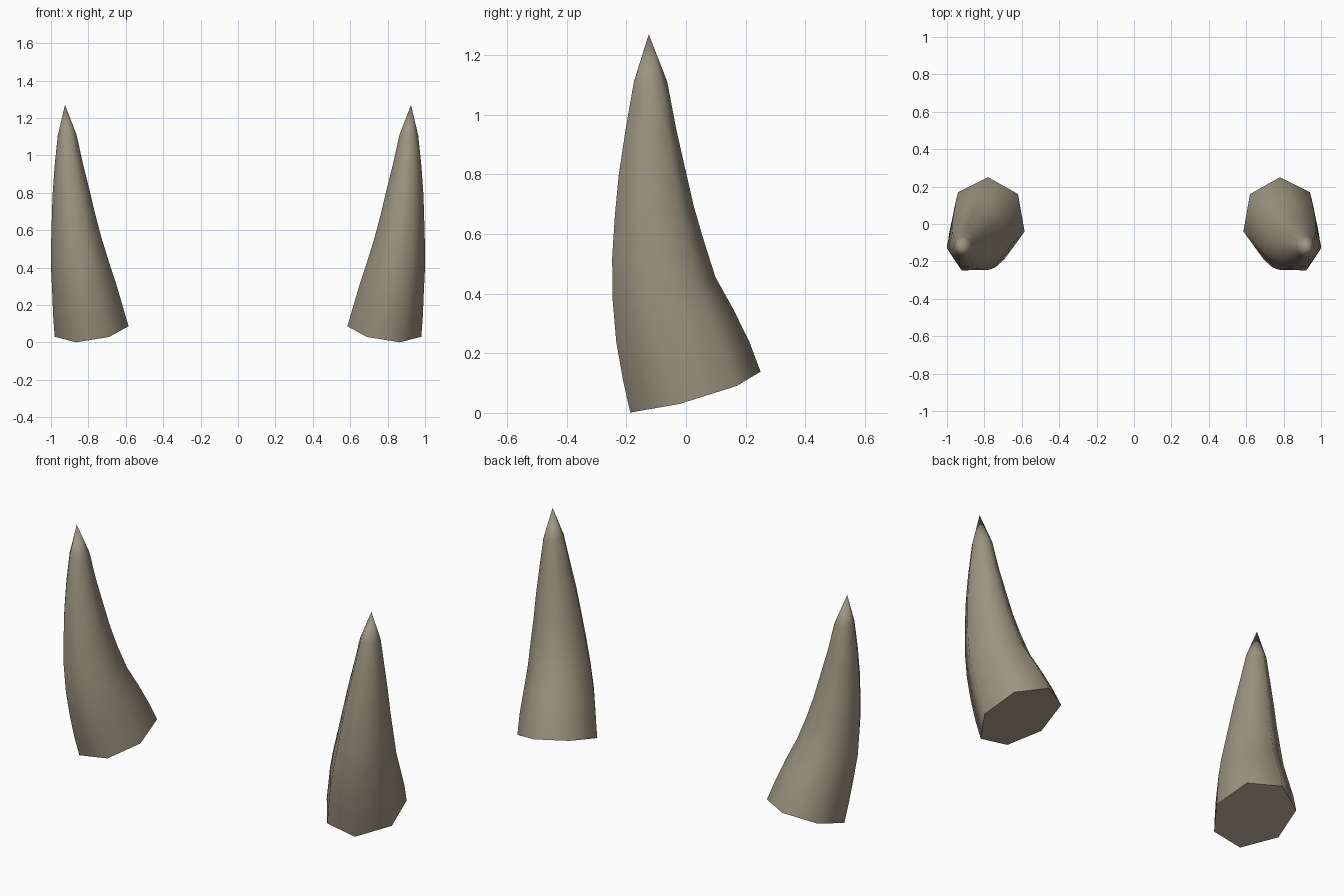
import bpy, bmesh

if "Cube" in bpy.data.objects:
    bpy.data.objects.remove(bpy.data.objects["Cube"])

# Seven-sided base section, as (x, y) offsets from its centre
CX, CY = 0.783, 0.032
BASE = [(0.78, 0.25), (0.94, 0.17), (0.98, -0.02), (0.865, -0.187),
        (0.69, -0.185), (0.585, -0.04), (0.62, 0.16)]
SECTION = [(x - CX, y - CY) for x, y in BASE]

# Rings up the horn: centre x, y, z, half width x, half depth y, tilt x, tilt y
RINGS = [
    (0.783, 0.032, 0.076, 0.198, 0.218, -0.157, 0.283),
    (0.802, 0.001, 0.18, 0.187, 0.211, -0.155, 0.28),
    (0.822, -0.038, 0.30, 0.172, 0.195, -0.15, 0.26),
    (0.845, -0.073, 0.42, 0.155, 0.172, -0.14, 0.20),
    (0.865, -0.093, 0.55, 0.135, 0.154, -0.13, 0.15),
    (0.880, -0.106, 0.68, 0.116, 0.132, -0.11, 0.10),
    (0.892, -0.113, 0.80, 0.100, 0.113, -0.10, 0.06),
    (0.905, -0.118, 0.95, 0.076, 0.085, -0.08, 0.03),
    (0.914, -0.119, 1.11, 0.050, 0.056, -0.07, 0.02),
]
TIP = (0.925, -0.125, 1.27)


def make_horn(name, side):
    bm = bmesh.new()
    rings = []
    for cx, cy, cz, hx, hy, tx, ty in RINGS:
        ring = []
        for px, py in SECTION:
            dx, dy = px * hx / 0.198, py * hy / 0.218
            ring.append(bm.verts.new((side * (cx + dx), cy + dy, max(0, cz + tx * dx + ty * dy))))
        rings.append(ring)
    n = len(SECTION)
    # Curved sides
    for a, b in zip(rings, rings[1:]):
        for i in range(n):
            j = (i + 1) % n
            bm.faces.new((a[i], a[j], b[j], b[i]))
    # Pointed tip
    tip = bm.verts.new((side * TIP[0], TIP[1], TIP[2]))
    for i in range(n):
        bm.faces.new((rings[-1][i], rings[-1][(i + 1) % n], tip))
    for f in bm.faces:
        f.smooth = True
    # Flat base cap with a sharp rim
    cap = bm.faces.new(rings[0])
    for e in cap.edges:
        e.smooth = False
    bmesh.ops.recalc_face_normals(bm, faces=bm.faces)
    mesh = bpy.data.meshes.new(name)
    bm.to_mesh(mesh)
    bm.free()
    obj = bpy.data.objects.new(name, mesh)
    bpy.context.collection.objects.link(obj)
    mat = bpy.data.materials.get("horn") or bpy.data.materials.new("horn")
    mat.diffuse_color = (0.34, 0.30, 0.22, 1)
    mat.use_nodes = True
    mat.node_tree.nodes["Principled BSDF"].inputs["Base Color"].default_value = mat.diffuse_color
    mesh.materials.append(mat)


make_horn("right_horn", 1)
make_horn("left_horn", -1)
